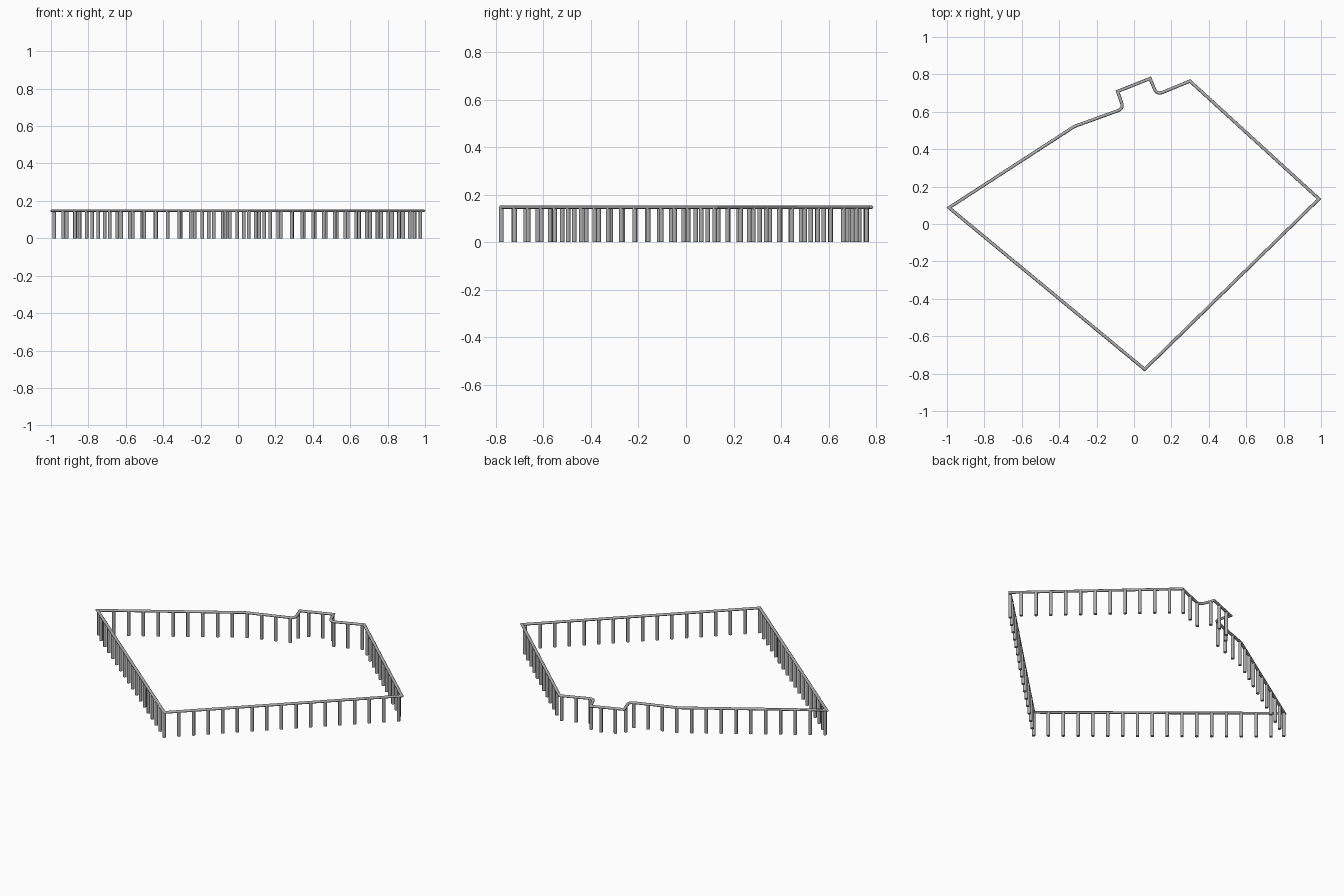
import bpy, bmesh, math
from mathutils import Vector

cube = bpy.data.objects.get("Cube")
if cube:
    bpy.data.objects.remove(cube, do_unlink=True)

RAIL_Z, RAIL_HALF_WIDTH, RAIL_HALF_HEIGHT = 0.147, 0.0085, 0.0072
POST_R, SPACING = 0.0095, 0.08

# One colour of plain metal
metal = bpy.data.materials.new("grey metal")
grey = (0.42, 0.42, 0.42, 1)
metal.diffuse_color = grey
metal.use_nodes = True
metal.node_tree.nodes["Principled BSDF"].inputs["Base Color"].default_value = grey

# Plot outline, counter-clockwise from the front corner: x, y, corner radius
corners = [
    (0.057, -0.777, 0), (0.989, 0.134, 0), (0.299, 0.764, 0),
    (0.122, 0.691, 0.034), (0.086, 0.778, 0), (-0.088, 0.709, 0),
    (-0.055, 0.617, 0.034), (-0.318, 0.522, 0), (-0.989, 0.087, 0),
]


def outline(corners, steps=6):
    """Turn the corners into a closed path, rounding those with a radius."""
    path = []
    for i, (x, y, cut) in enumerate(corners):
        p = Vector((x, y))
        before = Vector(corners[i - 1][:2])
        after = Vector(corners[(i + 1) % len(corners)][:2])
        if not cut:
            path.append(p)
            continue
        a = p + (before - p).normalized() * cut
        b = p + (after - p).normalized() * cut
        for s in range(steps + 1):
            t = s / steps
            path.append(a * (1 - t) ** 2 + p * 2 * t * (1 - t) + b * t * t)
    return path


def finish(name, bm):
    bmesh.ops.recalc_face_normals(bm, faces=bm.faces)
    mesh = bpy.data.meshes.new(name)
    bm.to_mesh(mesh)
    bm.free()
    mesh.materials.append(metal)
    obj = bpy.data.objects.new(name, mesh)
    bpy.context.collection.objects.link(obj)
    bpy.ops.object.select_all(action='DESELECT')
    obj.select_set(True)
    bpy.context.view_layer.objects.active = obj
    bpy.ops.object.shade_smooth_by_angle(angle=math.radians(40))
    return obj


path = outline(corners)
count = len(path)

# Handrail: a slightly flattened tube with mitred corners
bm = bmesh.new()
SIDES = 12
rings = []
for i, p in enumerate(path):
    d0 = (p - path[i - 1]).normalized()
    d1 = (path[(i + 1) % count] - p).normalized()
    along = (d0 + d1).normalized()
    side = Vector((along.y, -along.x)) / along.dot(d1)
    ring = []
    for k in range(SIDES):
        a = math.tau * k / SIDES
        q = p + side * RAIL_HALF_WIDTH * math.cos(a)
        ring.append(bm.verts.new((q.x, q.y, RAIL_Z + RAIL_HALF_HEIGHT * math.sin(a))))
    rings.append(ring)
for i in range(count):
    r0, r1 = rings[i], rings[(i + 1) % count]
    for k in range(SIDES):
        n = (k + 1) % SIDES
        bm.faces.new((r0[k], r0[n], r1[n], r1[k]))
finish("handrail", bm)

# Post shape, shared by every post
bm = bmesh.new()
bmesh.ops.create_cone(bm, cap_ends=True, segments=12, radius1=POST_R,
                      radius2=POST_R, depth=RAIL_Z)
bmesh.ops.translate(bm, verts=bm.verts, vec=(0, 0, RAIL_Z / 2))
post = finish("post", bm)

# Posts: spaced evenly along the whole outline, the first at the front corner
post.location = (path[0].x, path[0].y, 0)
lengths = [(path[(i + 1) % count] - path[i]).length for i in range(count)]
total = sum(lengths)
number = round(total / SPACING)
for n in range(1, number):
    left = total * n / number
    i = 0
    while left > lengths[i]:
        left -= lengths[i]
        i += 1
    p = path[i].lerp(path[(i + 1) % count], left / lengths[i])
    copy = bpy.data.objects.new("post", post.data)
    bpy.context.collection.objects.link(copy)
    copy.location = (p.x, p.y, 0)
